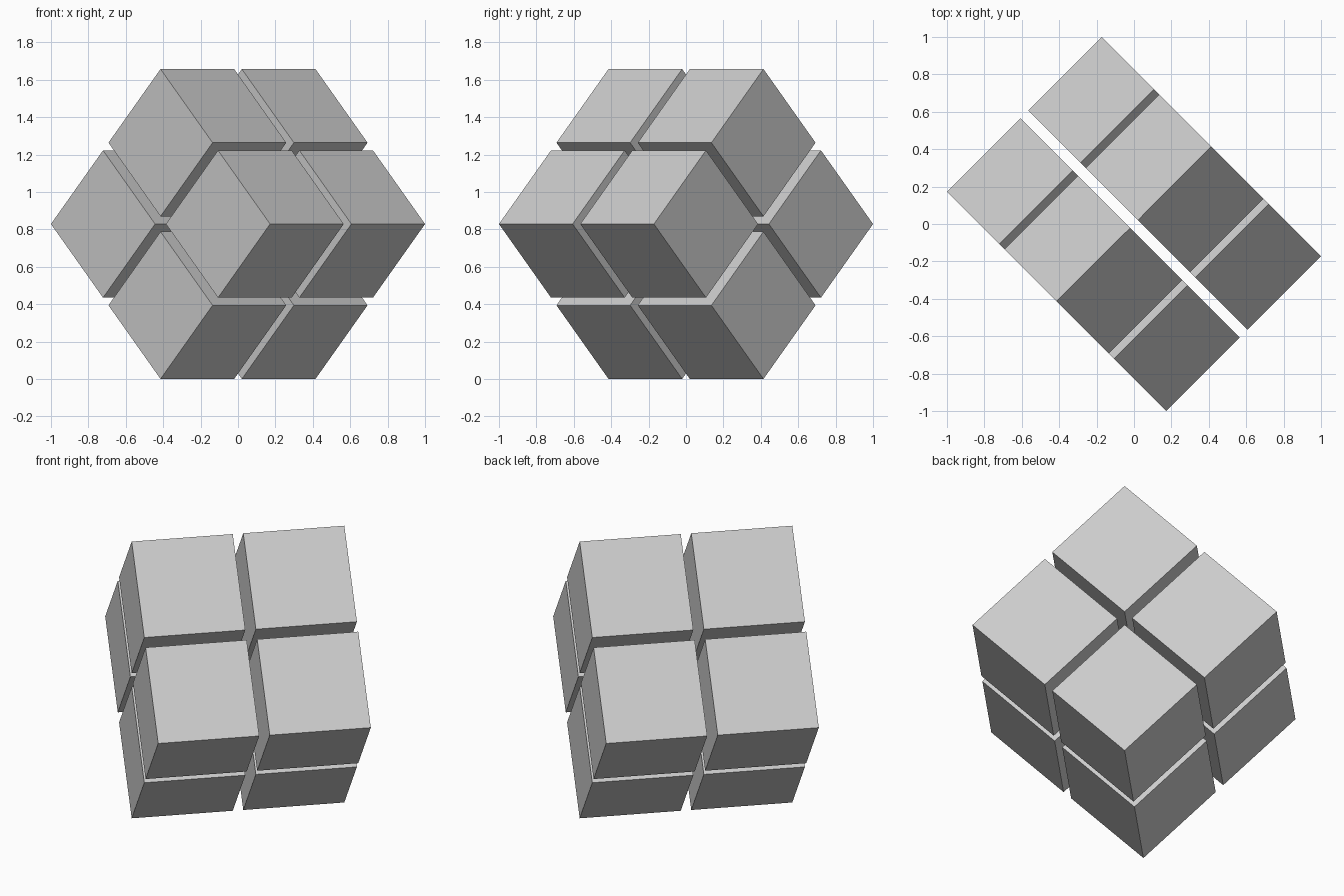
import bpy
from itertools import product
from math import radians, sqrt
from mathutils import Euler, Vector

if "Cube" in bpy.data.objects:
    bpy.data.objects.remove(bpy.data.objects["Cube"])

SIDE = 1.1716          # full stack edge, gaps included
GAP = 0.058            # space between neighbouring cubes
CUBE = (SIDE - GAP) / 2
OFFSET = (CUBE + GAP) / 2

# Stack balanced on one edge and turned 45 degrees about z
tilt = Euler((radians(45), 0, radians(45)))
centre = Vector((0, 0, SIDE / sqrt(2)))

# Eight separate cubes in a 2 x 2 x 2 arrangement
for i, signs in enumerate(product((-1, 1), repeat=3), 1):
    position = Vector(signs) * OFFSET
    position.rotate(tilt)
    bpy.ops.mesh.primitive_cube_add(size=CUBE, location=centre + position, rotation=tilt)
    bpy.context.object.name = f"small_cube_{i}"
